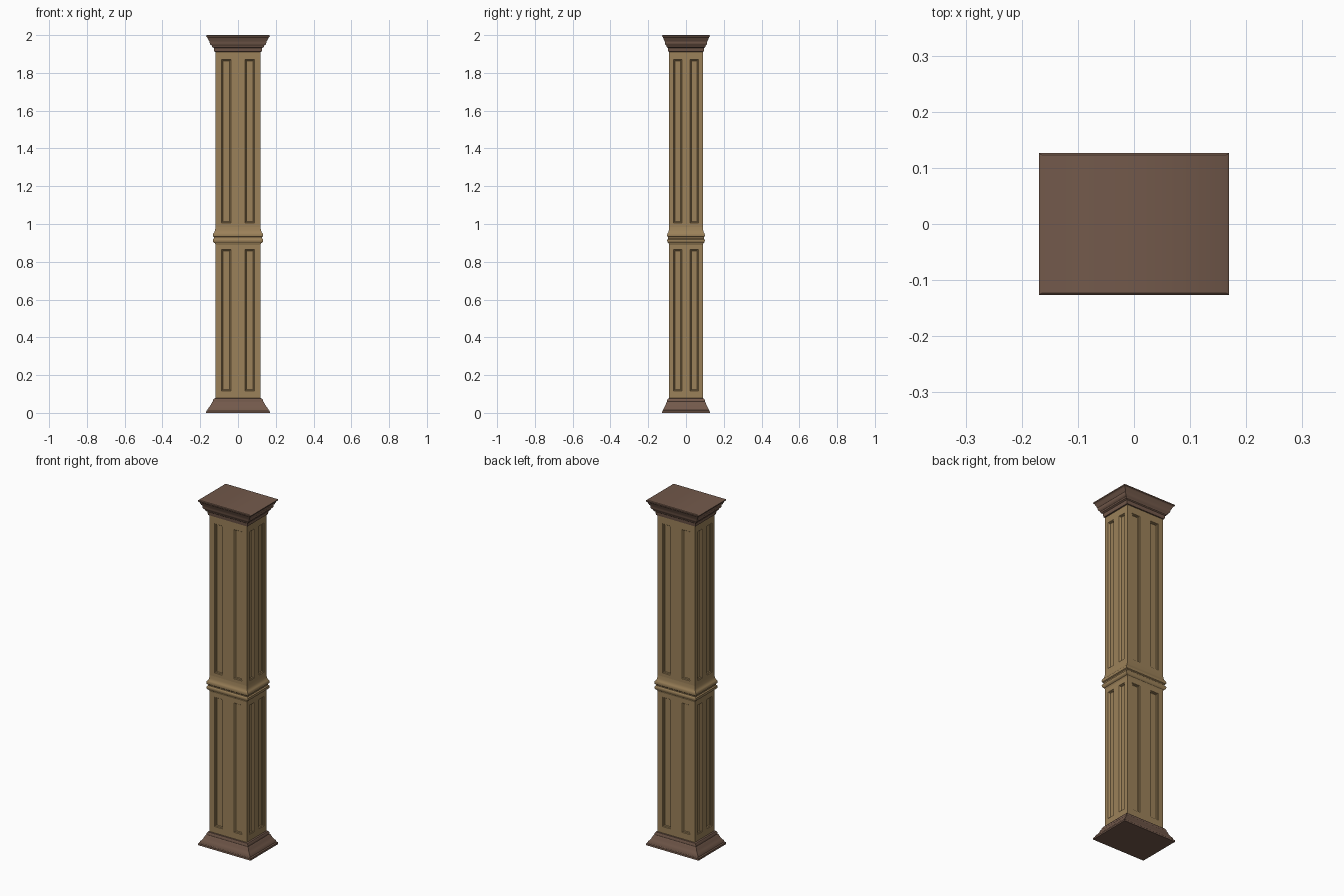
import bpy, bmesh
from math import radians

if "Cube" in bpy.data.objects:
    bpy.data.objects.remove(bpy.data.objects["Cube"])

HX, HY = 0.119, 0.089   # half width and half depth of the shaft


def material(name, rgb):
    m = bpy.data.materials.new(name)
    m.diffuse_color = (*rgb, 1)
    m.use_nodes = True
    m.node_tree.nodes["Principled BSDF"].inputs["Base Color"].default_value = m.diffuse_color
    return m


TAN = material("tan_wood", (0.33, 0.22, 0.10))
BROWN = material("brown_wood", (0.17, 0.10, 0.07))


def finish(name, bm, mat):
    bmesh.ops.remove_doubles(bm, verts=bm.verts, dist=1e-5)
    bmesh.ops.recalc_face_normals(bm, faces=bm.faces)
    me = bpy.data.meshes.new(name)
    bm.to_mesh(me)
    bm.free()
    ob = bpy.data.objects.new(name, me)
    me.materials.append(mat)
    bpy.context.collection.objects.link(ob)
    bpy.ops.object.select_all(action='DESELECT')
    bpy.context.view_layer.objects.active = ob
    ob.select_set(True)
    bpy.ops.object.shade_smooth_by_angle(angle=radians(35))
    return ob


def moulding(name, profile, mat):
    """Rectangular rings from (scale, z) pairs, capped at both ends."""
    bm = bmesh.new()
    rings = [[bm.verts.new((sx * HX * f, sy * HY * f, z))
              for sx, sy in ((-1, -1), (1, -1), (1, 1), (-1, 1))]
             for f, z in profile]
    for a, b in zip(rings, rings[1:]):
        for i in range(4):
            j = (i + 1) % 4
            bm.faces.new((a[i], a[j], b[j], b[i]))
    bm.faces.new(rings[0][::-1])
    bm.faces.new(rings[-1])
    return finish(name, bm, mat)


def shaft(name, z0, p0, p1, z1):
    """Box section with two sunken panels on every side."""
    bm = bmesh.new()
    panels = []
    zs = (z0, p0, p1, z1)
    sides = (
        (HX, 0.036, 0.088, lambda u, z: (u, -HY, z)),
        (HY, 0.022, 0.066, lambda u, z: (HX, u, z)),
        (HX, 0.036, 0.088, lambda u, z: (-u, HY, z)),
        (HY, 0.022, 0.066, lambda u, z: (-HX, -u, z)),
    )
    for w, a, b, place in sides:
        us = (-w, -b, -a, a, b, w)
        grid = [[bm.verts.new(place(u, z)) for u in us] for z in zs]
        for r in range(3):
            for c in range(5):
                f = bm.faces.new((grid[r][c], grid[r][c + 1],
                                  grid[r + 1][c + 1], grid[r + 1][c]))
                if r == 1 and c in (1, 3):
                    panels.append(f)
    bm.normal_update()
    # raised lip, then a stepped slope into the panel
    bmesh.ops.inset_individual(bm, faces=panels, thickness=0.004, depth=-0.004)
    bmesh.ops.inset_individual(bm, faces=panels, thickness=0.003, depth=0)
    bmesh.ops.inset_individual(bm, faces=panels, thickness=0.004, depth=-0.005)
    return finish(name, bm, TAN)


# Panelled shaft, lower and upper
shaft("lower_shaft", 0.06, 0.115, 0.865, 0.91)
shaft("upper_shaft", 0.95, 1.005, 1.87, 1.93)

# Twin-bead belt between the shaft sections
moulding("middle_belt", [
    (1.0, 0.890), (1.03, 0.899), (1.08, 0.902), (1.11, 0.907), (1.12, 0.913),
    (1.11, 0.919), (1.06, 0.924), (1.06, 0.930), (1.11, 0.934), (1.12, 0.941),
    (1.11, 0.948), (1.08, 0.953), (1.05, 0.957), (1.02, 0.968), (1.0, 0.985)],
    TAN)

# Flared base
moulding("base", [
    (1.42, 0.0), (1.41, 0.010), (1.36, 0.014), (1.34, 0.022), (1.27, 0.032),
    (1.20, 0.044), (1.16, 0.056), (1.12, 0.060), (1.12, 0.067),
    (1.07, 0.076), (1.0, 0.078)], BROWN)

# Stepped crown
moulding("crown", [
    (1.0, 1.910), (1.05, 1.912), (1.07, 1.922), (1.08, 1.932), (1.15, 1.937),
    (1.17, 1.945), (1.23, 1.950), (1.26, 1.958), (1.26, 1.966), (1.30, 1.972),
    (1.34, 1.982), (1.37, 1.988), (1.41, 1.991), (1.42, 1.997), (1.38, 2.0)],
    BROWN)
